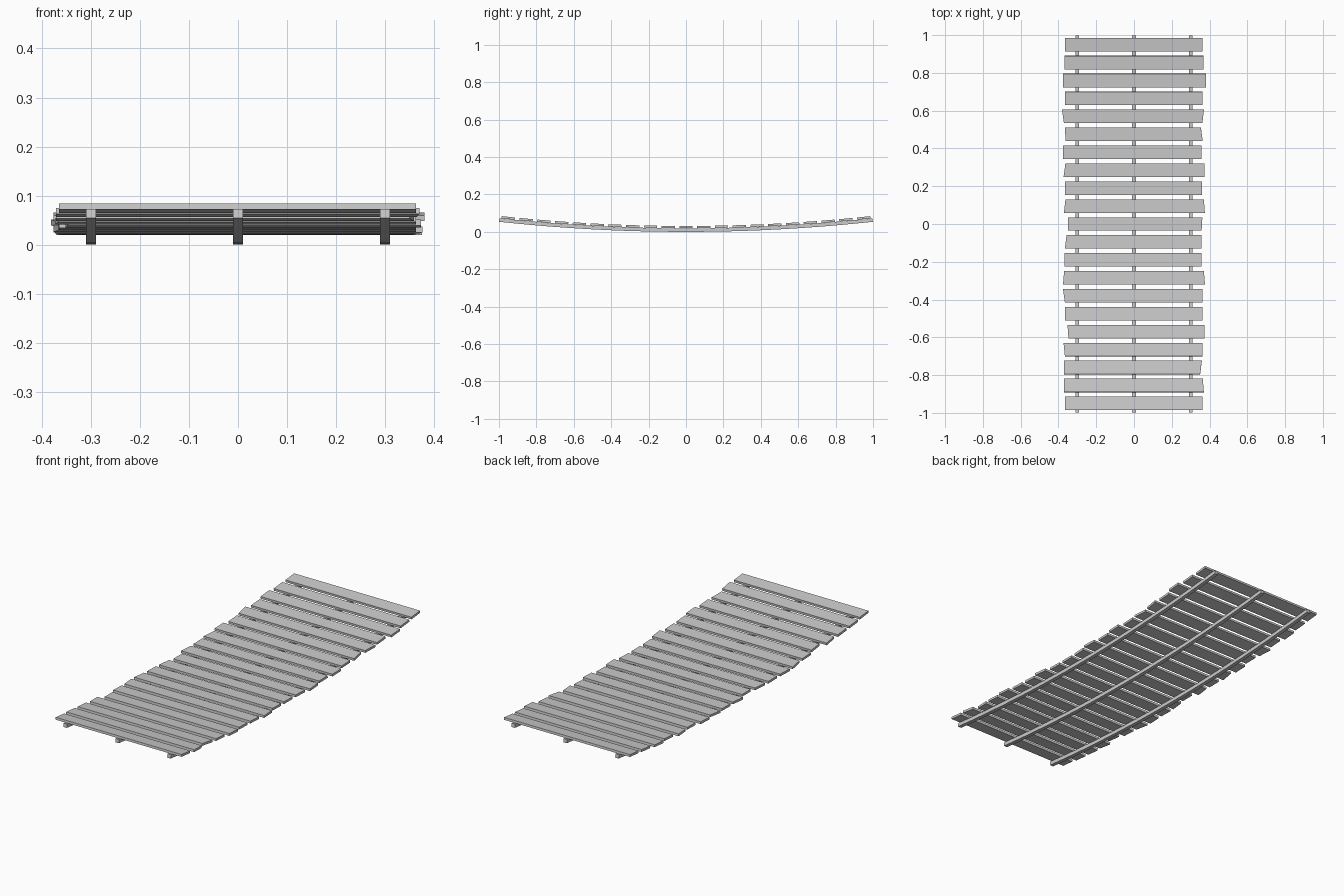
import bpy, math
from mathutils import Matrix

if "Cube" in bpy.data.objects:
    bpy.data.objects.remove(bpy.data.objects["Cube"])

SAG = 0.054


def curve_z(y):
    return SAG * y * y


def mesh_object(name, verts, faces):
    me = bpy.data.meshes.new(name)
    me.from_pydata(verts, [], faces)
    ob = bpy.data.objects.new(name, me)
    bpy.context.collection.objects.link(ob)
    return ob


# Sagging support rails: square section swept along the curve
def rail(name, x, half=0.01, height=0.019, segs=24):
    verts, faces = [], []
    for i in range(segs + 1):
        t = -0.999 + 1.998 * i / segs
        a = math.atan(2 * SAG * t)
        for dx, h in ((-half, 0), (half, 0), (half, height), (-half, height)):
            verts.append((x + dx, t - h * math.sin(a), curve_z(t) + h * math.cos(a)))
    for i in range(segs):
        for k in range(4):
            a, b = i * 4 + k, i * 4 + (k + 1) % 4
            faces.append((a, b, b + 4, a + 4))
    n = segs * 4
    faces += [(3, 2, 1, 0), (n, n + 1, n + 2, n + 3)]
    return mesh_object(name, verts, faces)


for name, x in (("left_rail", -0.3), ("middle_rail", 0), ("right_rail", 0.3)):
    rail(name, x)

# Plank ends in thousandths, back to front: left back, left front, right back, right front
ENDS = [
    (365, 365, 363, 363), (367, 367, 367, 367), (376, 376, 380, 380),
    (365, 365, 363, 363), (381, 371, 370, 362), (365, 363, 354, 364),
    (376, 376, 358, 358), (363, 373, 372, 372), (365, 365, 361, 361),
    (363, 371, 370, 375), (349, 349, 362, 358), (357, 366, 358, 358),
    (368, 368, 358, 358), (370, 376, 370, 376), (376, 366, 363, 363),
    (365, 365, 363, 363), (352, 347, 373, 373), (373, 366, 363, 363),
    (371, 371, 359, 350), (371, 371, 364, 370), (365, 365, 363, 363),
]

# Planks laid across the rails, tilted to follow the sag
W, BOTTOM, TOP = 0.0357, 0.0195, 0.0315
for i, (lb, lf, rb, rf) in enumerate(ENDS):
    y = 0.9525 - 0.09525 * i
    outline = [(-lf / 1000, -W), (rf / 1000, -W), (rb / 1000, W), (-lb / 1000, W)]
    verts = [(px, py, z) for z in (BOTTOM, TOP) for px, py in outline]
    faces = [(3, 2, 1, 0), (4, 5, 6, 7)]
    faces += [(k, (k + 1) % 4, (k + 1) % 4 + 4, k + 4) for k in range(4)]
    plank = mesh_object(f"plank_{i + 1}", verts, faces)
    tilt = Matrix.Rotation(math.atan(2 * SAG * y), 4, 'X')
    plank.data.transform(Matrix.Translation((0, y, curve_z(y))) @ tilt)
